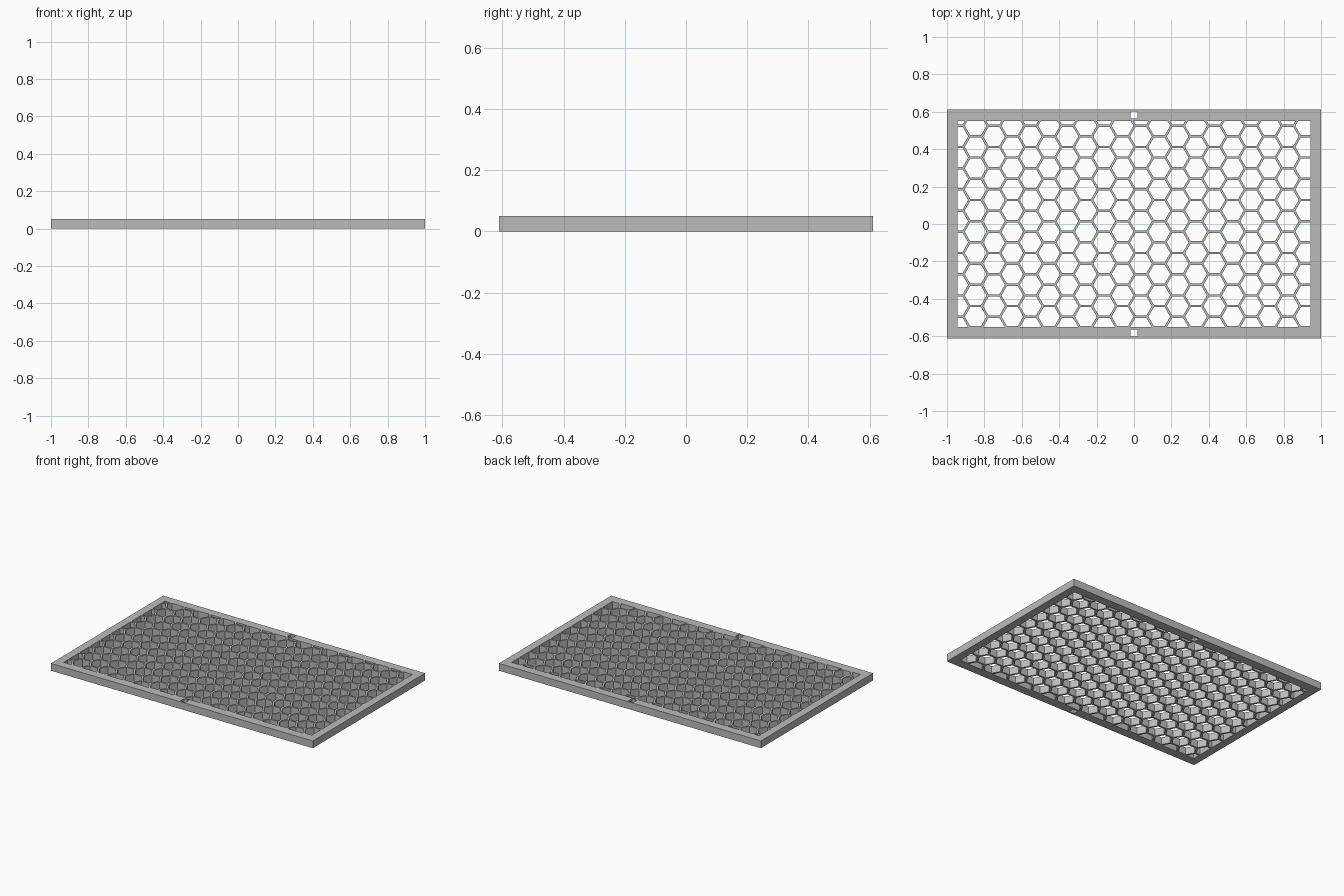
import bpy, bmesh, math

HALF_X, HALF_Y, HEIGHT = 1.0, 0.612, 0.05
IN_X, IN_Y = 0.945, 0.552
PITCH, WALL = 0.1134, 0.0125

cube = bpy.data.objects.get("Cube")
if cube:
    bpy.data.objects.remove(cube, do_unlink=True)

grey = bpy.data.materials.new("plain grey")
grey.use_nodes = True
grey.diffuse_color = (0.5, 0.5, 0.5, 1)
grey.node_tree.nodes["Principled BSDF"].inputs["Base Color"].default_value = (0.5, 0.5, 0.5, 1)


def add_prism(bm, points, z0, z1):
    """Upright prism over a counter-clockwise outline."""
    low = [bm.verts.new((x, y, z0)) for x, y in points]
    top = [bm.verts.new((x, y, z1)) for x, y in points]
    bm.faces.new(low[::-1])
    bm.faces.new(top)
    for i in range(len(points)):
        j = (i + 1) % len(points)
        bm.faces.new((low[i], low[j], top[j], top[i]))


def make_object(name, bm):
    mesh = bpy.data.meshes.new(name)
    bm.to_mesh(mesh)
    bm.free()
    mesh.materials.append(grey)
    obj = bpy.data.objects.new(name, mesh)
    bpy.context.collection.objects.link(obj)
    return obj


def rectangle(cx, cy, hx, hy):
    return [(cx - hx, cy - hy), (cx + hx, cy - hy), (cx + hx, cy + hy), (cx - hx, cy + hy)]


def clip(points, axis, sign, limit):
    """Keep the part of a polygon where sign * coordinate <= limit."""
    kept = []
    for i, a in enumerate(points):
        b = points[(i + 1) % len(points)]
        da, db = sign * a[axis] - limit, sign * b[axis] - limit
        if da <= 0:
            kept.append(a)
        if da * db < 0:
            t = da / (da - db)
            kept.append((a[0] + t * (b[0] - a[0]), a[1] + t * (b[1] - a[1])))
    return kept


def area(points):
    return sum(a[0] * b[1] - b[0] * a[1] for a, b in zip(points, points[1:] + points[:1])) / 2


# Solid panel
bm = bmesh.new()
add_prism(bm, rectangle(0, 0, HALF_X, HALF_Y), 0, HEIGHT)
panel = make_object("honeycomb_panel", bm)

# Hexagonal openings, laid out from one corner and trimmed at the frame
bm = bmesh.new()
radius = (PITCH - WALL) / math.sqrt(3)
step = PITCH * math.sqrt(3) / 2
for col in range(21):
    for row in range(-1, 12):
        cx = -IN_X + col * step
        cy = -IN_Y + (row + 0.5 * (col % 2)) * PITCH
        cell = [(cx + radius * math.cos(k * math.pi / 3),
                 cy + radius * math.sin(k * math.pi / 3)) for k in range(6)]
        for axis, limit in ((0, IN_X), (1, IN_Y)):
            for sign in (-1, 1):
                cell = clip(cell, axis, sign, limit)
        if len(cell) > 2 and area(cell) > 1e-5:
            add_prism(bm, cell, -0.1, 0.15)

# Small square mounting holes in the front and back rails
for side in (-1, 1):
    add_prism(bm, rectangle(0, side * 0.583, 0.019, 0.019), -0.1, 0.15)
cutter = make_object("opening_cutter", bm)
cutter.hide_render = True
cutter.hide_viewport = True

cut = panel.modifiers.new("openings", 'BOOLEAN')
cut.operation = 'DIFFERENCE'
cut.solver = 'EXACT'
cut.object = cutter
